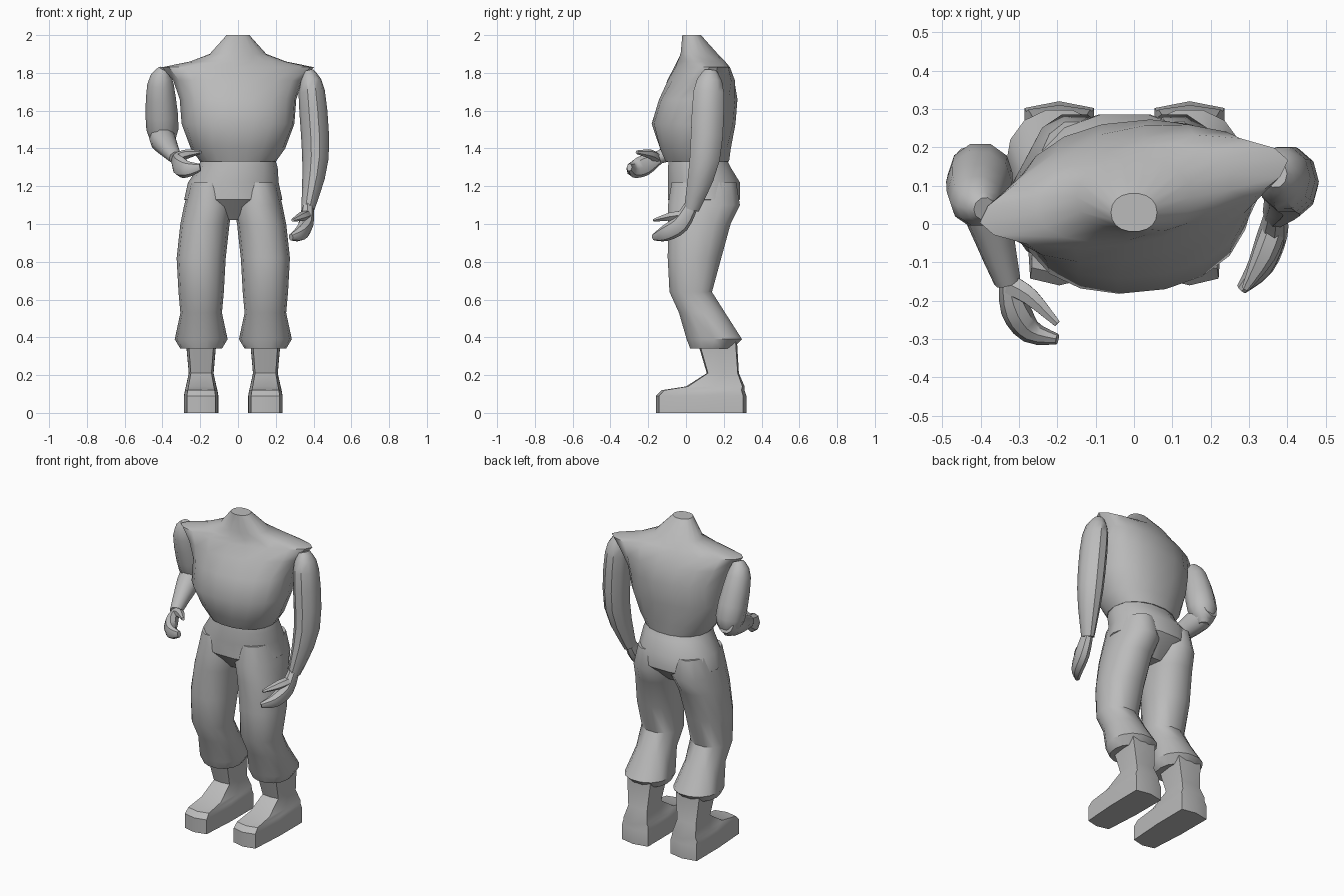
import bpy, bmesh, math
from mathutils import Vector

if "Cube" in bpy.data.objects:
    bpy.data.objects.remove(bpy.data.objects["Cube"])

SHADE = (.5, .5, .5, 1)
grey = bpy.data.materials.new("plain_grey")
grey.use_nodes = True
grey.diffuse_color = SHADE
grey.node_tree.nodes["Principled BSDF"].inputs["Base Color"].default_value = SHADE


def skin(name, rings, sharp_angle=40):
    """Bridge a stack of point rings, cap both ends and smooth the result."""
    bm = bmesh.new()
    loops = [[bm.verts.new(point) for point in ring] for ring in rings]
    for lower, upper in zip(loops, loops[1:]):
        for i in range(len(lower)):
            bm.faces.new((lower[i - 1], lower[i], upper[i], upper[i - 1]))
    bm.faces.new(loops[0])
    bm.faces.new(loops[-1])
    bmesh.ops.recalc_face_normals(bm, faces=bm.faces)
    mesh = bpy.data.meshes.new(name)
    bm.to_mesh(mesh)
    bm.free()
    mesh.materials.append(grey)
    part = bpy.data.objects.new(name, mesh)
    bpy.context.collection.objects.link(part)
    bpy.ops.object.select_all(action="DESELECT")
    part.select_set(True)
    bpy.context.view_layer.objects.active = part
    bpy.ops.object.shade_smooth_by_angle(angle=math.radians(sharp_angle))


def outline(sides, power):
    """Unit superellipse: a low power gives pointed ends, a high one a box."""
    for i in range(sides):
        angle = math.tau * i / sides
        c, s = math.cos(angle), math.sin(angle)
        yield (math.copysign(abs(c) ** (2 / power), c),
               math.copysign(abs(s) ** (2 / power), s))


def level(z, front, back, width, x=0, turn=0, power=2.2, sides=14, narrow=0):
    """Horizontal ring spanning front to back; width is the half width."""
    middle, depth = (front + back) / 2, (back - front) / 2
    cs, sn = math.cos(turn), math.sin(turn)
    ring = []
    for u, v in outline(sides, power):
        across, along = u * width * (1 + narrow * v), v * depth
        ring.append((x + across * cs - along * sn,
                     middle + across * sn + along * cs, z))
    return ring


def blend(keys, steps=3):
    """Smooth curve through the key vectors (position plus radius)."""
    keys = [Vector(key) for key in keys]
    padded = [keys[0]] + keys + [keys[-1]]
    for a, b, c, d in zip(padded, padded[1:], padded[2:], padded[3:]):
        for i in range(steps):
            t = i / steps
            yield (b + (c - a) * t / 2 + (a - b * 2.5 + c * 2 - d / 2) * t ** 2
                   + (b * 3 - a - c * 3 + d) * t ** 3 / 2)
    yield keys[-1]


def limb(name, keys, side_axis=(1, 0, 0), depth=1, sides=10):
    """Tube through (x, y, z, radius); depth scales it across the side axis."""
    path = list(blend(keys))
    rings = []
    for i, key in enumerate(path):
        before, after = path[max(i - 1, 0)], path[min(i + 1, len(path) - 1)]
        tangent = (after - before).xyz.normalized()
        u = Vector(side_axis)
        u = (u - tangent * u.dot(tangent)).normalized()
        v = tangent.cross(u) * depth
        rings.append([key.xyz + (u * a + v * b) * key.w
                      for a, b in outline(sides, 2)])
    skin(name, rings)


# Shirt: waist, chest, pointed shoulders turned to one side, and neck
skin("shirt", [
    level(z=1.33, front=-.11, back=.23, width=.2, sides=18),
    level(z=1.4, front=-.14, back=.24, width=.25, sides=18),
    level(z=1.53, front=-.18, back=.26, width=.3, turn=.1, sides=18),
    level(z=1.66, front=-.14, back=.27, width=.31, turn=.1, sides=18),
    level(z=1.76, front=-.09, back=.25, width=.35, turn=.2, power=2, sides=18),
    level(z=1.83, front=-.05, back=.22, width=.41, turn=.2, power=1.7, sides=18),
    level(z=1.86, front=-.04, back=.2, width=.26, turn=.2, power=2, sides=18),
    level(z=1.9, front=-.03, back=.17, width=.15, sides=18),
    level(z=2, front=-.02, back=.08, width=.06, sides=18),
])

# Seat of the trousers
MIDLINE = -.025
skin("trouser_seat", [
    level(z=1.36, front=-.09, back=.21, width=.19),
    level(z=1.3, front=-.1, back=.24, width=.21),
    level(z=1.22, front=-.1, back=.29, width=.24, x=MIDLINE),
    level(z=1.13, front=-.1, back=.29, width=.26, x=MIDLINE),
    level(z=1.02, front=0, back=.17, width=.1, x=MIDLINE),
])

for side, label in ((1, "left"), (-1, "right")):
    hip, knee = MIDLINE + side * .13, MIDLINE + side * .17
    # Trouser leg with a full cuff
    skin(label + "_trouser_leg", [
        level(z=1.22, front=-.08, back=.27, width=.1, x=hip),
        level(z=1.1, front=-.1, back=.29, width=.13, x=hip),
        level(z=1, front=-.1, back=.24, width=.13, x=(hip + knee) / 2),
        level(z=.82, front=-.1, back=.19, width=.13, x=knee),
        level(z=.64, front=-.09, back=.14, width=.12, x=knee),
        level(z=.53, front=-.04, back=.21, width=.11, x=knee),
        level(z=.39, front=0, back=.3, width=.14, x=knee),
        level(z=.34, front=.02, back=.25, width=.11, x=knee),
    ])
    # Blocky boot, flat at the toe and narrow at the ankle
    boot = dict(x=knee, power=9, sides=8, narrow=.1)
    skin(label + "_boot", [
        level(z=0, front=-.16, back=.32, width=.09, **boot),
        level(z=.09, front=-.16, back=.32, width=.09, **boot),
        level(z=.12, front=-.13, back=.31, width=.085, **boot),
        level(z=.14, front=0, back=.31, width=.08, **boot),
        level(z=.21, front=.11, back=.28, width=.065, **boot),
        level(z=.38, front=.06, back=.27, width=.08, **boot),
    ], sharp_angle=30)

# Left arm hanging at the side
limb("left_arm", [(.37, .13, 1.81, .03), (.39, .12, 1.7, .07),
                  (.41, .1, 1.35, .07), (.37, .03, 1.08, .035)], depth=1.2)
limb("left_hand", [(.37, .03, 1.1, .03), (.36, -.03, 1, .04),
                   (.33, -.11, .95, .035), (.28, -.17, .93, .015)],
     depth=1.2, sides=8)
limb("left_thumb", [(.37, 0, 1.05, .03), (.34, -.08, 1.04, .03),
                    (.29, -.17, 1.02, .01)], depth=.8, sides=6)

# Right arm bent forward at the elbow
limb("right_upper_arm", [(-.39, .04, 1.82, .03), (-.41, .06, 1.74, .07),
                         (-.4, .13, 1.5, .085), (-.4, .14, 1.4, .03)])
limb("right_forearm", [(-.41, .19, 1.48, .05), (-.4, .1, 1.45, .07),
                       (-.36, -.05, 1.39, .05), (-.33, -.15, 1.35, .035)])
UPRIGHT = (0, 0, 1)
limb("right_hand", [(-.33, -.14, 1.35, .03), (-.31, -.22, 1.31, .055),
                    (-.27, -.28, 1.29, .045), (-.2, -.3, 1.3, .02)],
     side_axis=UPRIGHT, depth=.7, sides=8)
limb("right_thumb", [(-.32, -.16, 1.35, .03), (-.27, -.19, 1.37, .025),
                     (-.2, -.26, 1.38, .01)], side_axis=UPRIGHT, sides=6)
